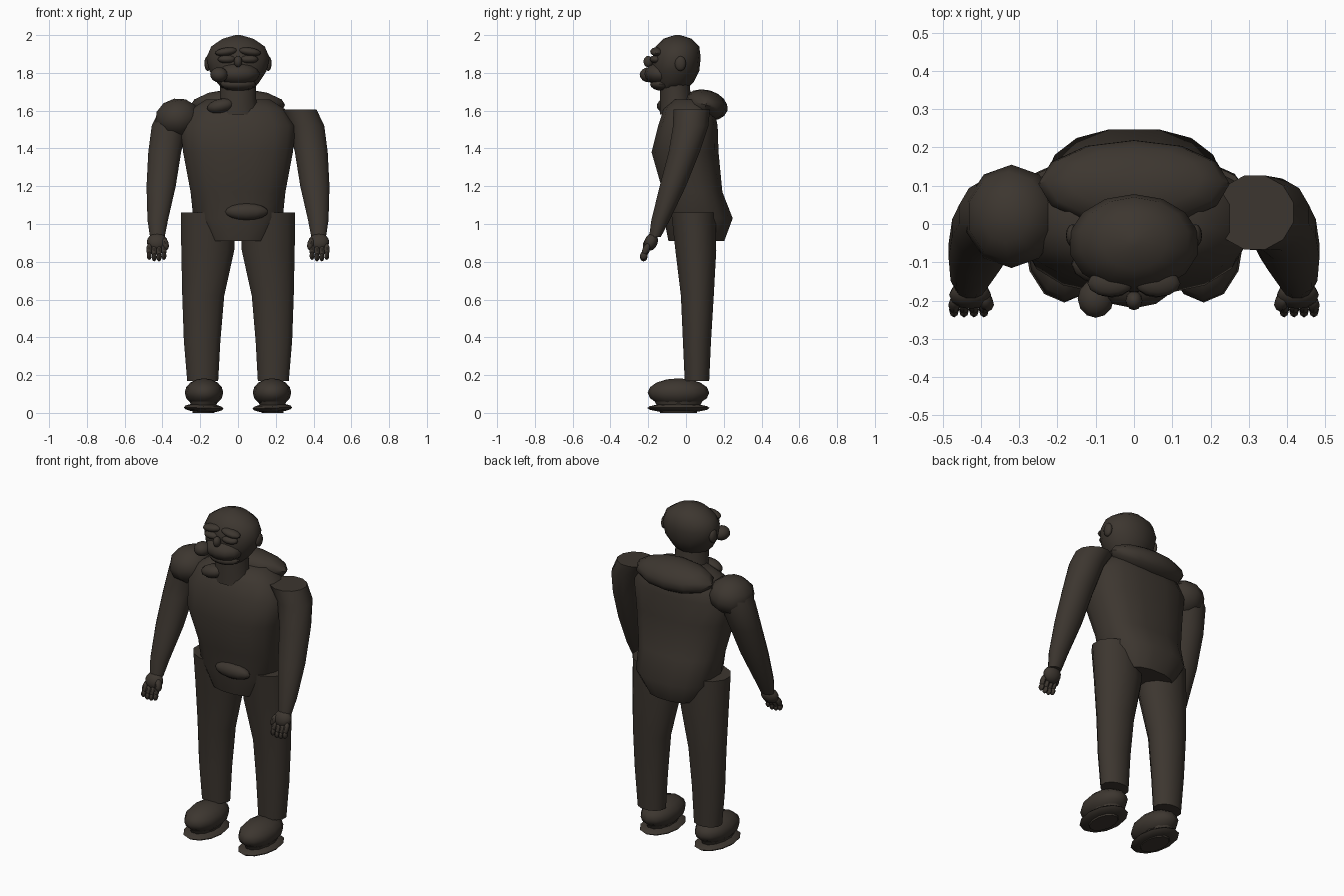
import bpy, bmesh, math
from mathutils import Vector, Matrix, Euler

if "Cube" in bpy.data.objects:
    bpy.data.objects.remove(bpy.data.objects["Cube"], do_unlink=True)

COLOUR = (0.046, 0.037, 0.029, 1)
brown = bpy.data.materials.new("dark brown")
brown.use_nodes = True
brown.diffuse_color = COLOUR
bsdf = brown.node_tree.nodes["Principled BSDF"]
bsdf.inputs["Base Color"].default_value = COLOUR
bsdf.inputs["Roughness"].default_value = 0.9


def finish(name, bm, angle=50):
    bmesh.ops.recalc_face_normals(bm, faces=bm.faces)
    mesh = bpy.data.meshes.new(name)
    bm.to_mesh(mesh)
    bm.free()
    mesh.materials.append(brown)
    obj = bpy.data.objects.new(name, mesh)
    bpy.context.collection.objects.link(obj)
    bpy.ops.object.select_all(action="DESELECT")
    obj.select_set(True)
    bpy.context.view_layer.objects.active = obj
    bpy.ops.object.shade_smooth_by_angle(angle=math.radians(angle))
    return obj


def ball(name, centre, radii, tilt=(0, 0, 0), sides=12, rows=8):
    """Stretched sphere, tilt in degrees."""
    bm = bmesh.new()
    rot = Euler([math.radians(a) for a in tilt]).to_matrix().to_4x4()
    bmesh.ops.create_uvsphere(
        bm, u_segments=sides, v_segments=rows, radius=1,
        matrix=Matrix.Translation(centre) @ rot @ Matrix.Diagonal((*radii, 1)))
    return finish(name, bm)


def loft(name, rings, sides=12, power=1.0):
    """Skin level oval rings given as (z, x, y, half width, half depth)."""
    bm = bmesh.new()
    loops = []
    for z, x, y, rx, ry in rings:
        loop = []
        for i in range(sides):
            a = math.tau * (i + 0.5) / sides
            c, s = math.cos(a), math.sin(a)
            loop.append(bm.verts.new((
                x + rx * math.copysign(abs(c) ** power, c),
                y + ry * math.copysign(abs(s) ** power, s), z)))
        loops.append(loop)
    for low, high in zip(loops, loops[1:]):
        for i in range(sides):
            j = (i + 1) % sides
            bm.faces.new((low[i], low[j], high[j], high[i]))
    bm.faces.new(loops[0])
    bm.faces.new(loops[-1])
    return finish(name, bm)


# Torso with pelvis
loft("torso", [
    (0.91, 0, 0.055, 0.17, 0.15),
    (1.03, 0, 0.065, 0.24, 0.185),
    (1.17, 0, 0.035, 0.255, 0.16),
    (1.38, 0, -0.005, 0.295, 0.18),
    (1.52, 0, 0.01, 0.31, 0.16),
    (1.61, 0, 0.015, 0.25, 0.135),
    (1.66, 0, 0.02, 0.17, 0.09)], sides=16, power=0.8)
ball("upper_back", (0, 0.105, 1.63), (0.25, 0.118, 0.08), (-15, 0, 0))
ball("belt_buckle", (0.045, -0.115, 1.065), (0.115, 0.04, 0.044))
ball("collar_knot", (-0.09, -0.105, 1.625), (0.075, 0.05, 0.038), (0, -12, 0))

# Neck and head
loft("neck", [
    (1.58, 0, -0.045, 0.115, 0.095),
    (1.66, 0, -0.055, 0.1, 0.085),
    (1.76, 0, -0.06, 0.1, 0.08)])
loft("head", [
    (1.71, 0, -0.075, 0.08, 0.07),
    (1.75, 0, -0.065, 0.115, 0.105),
    (1.81, 0, -0.055, 0.155, 0.125),
    (1.88, 0, -0.05, 0.172, 0.128),
    (1.94, 0, -0.045, 0.145, 0.115),
    (1.98, 0, -0.045, 0.085, 0.075),
    (2.0, 0, -0.045, 0.015, 0.015)], sides=14)
ball("muzzle", (0, -0.135, 1.795), (0.115, 0.085, 0.06))
ball("chin", (0, -0.125, 1.74), (0.095, 0.065, 0.035))
ball("nose", (0, -0.2, 1.86), (0.022, 0.025, 0.03))
ball("cheek_lump", (-0.1, -0.195, 1.79), (0.047, 0.05, 0.04))
for side, s in (("left", 1), ("right", -1)):
    ball(side + "_brow", (s * 0.062, -0.155, 1.912), (0.06, 0.035, 0.022), (0, s * 8, 0))
    ball(side + "_eye", (s * 0.058, -0.16, 1.872), (0.05, 0.032, 0.022))
    ball(side + "_ear", (s * 0.16, -0.03, 1.85), (0.018, 0.03, 0.04))

# Shoulders
ball("right_shoulder", (-0.32, 0.02, 1.56), (0.125, 0.135, 0.105), (0, -10, 0), 10, 6)

for side, s in (("left", 1), ("right", -1)):
    # Arm, swung forward to the wrist
    arm = [
        (0.93, 0.427, -0.165, 0.04, 0.032),
        (1.02, 0.425, -0.135, 0.056, 0.05),
        (1.2, 0.407, -0.07, 0.08, 0.072),
        (1.38, 0.388, -0.01, 0.09, 0.085),
        (1.52, 0.362, 0.025, 0.098, 0.097),
        (1.605, 0.315, 0.03, 0.105, 0.1)]
    loft(side + "_arm", [(z, s * x, y, rx, ry) for z, x, y, rx, ry in arm])

    # Hand
    ball(side + "_palm", (s * 0.428, -0.185, 0.905), (0.055, 0.035, 0.048), (-20, 0, 0))
    for i in range(4):
        x = s * (0.392 + 0.026 * i)
        drop = 0.008 * (i in (1, 2))
        ball(f"{side}_finger_{i + 1}", (x, -0.212, 0.865 - drop),
             (0.015, 0.018, 0.036), (-25, 0, 0), 8, 6)
        ball(f"{side}_fingertip_{i + 1}", (x, -0.224, 0.832 - drop),
             (0.013, 0.02, 0.022), sides=8, rows=6)
    ball(side + "_thumb", (s * 0.385, -0.205, 0.895), (0.018, 0.022, 0.035), (-20, s * 15, 0), 8, 6)

    # Leg with a flat open cut at the hip
    leg = [
        (0.17, 0.187, 0.058, 0.085, 0.067),
        (0.38, 0.19, 0.058, 0.1, 0.077),
        (0.62, 0.184, 0.06, 0.115, 0.09),
        (0.86, 0.16, 0.052, 0.145, 0.112),
        (1.06, 0.158, 0.04, 0.15, 0.122)]
    loft(side + "_leg", [(z, s * x, y, rx, ry) for z, x, y, rx, ry in leg])

    # Shoe
    ball(side + "_shoe", (s * 0.18, -0.04, 0.107), (0.102, 0.163, 0.076))
    ball(side + "_sole", (s * 0.182, -0.04, 0.026), (0.105, 0.165, 0.024), (0, s * -2, 0))
    loft(side + "_shoe_base", [
        (0.0, s * 0.182, -0.04, 0.06, 0.1),
        (0.06, s * 0.182, -0.04, 0.075, 0.13)])
